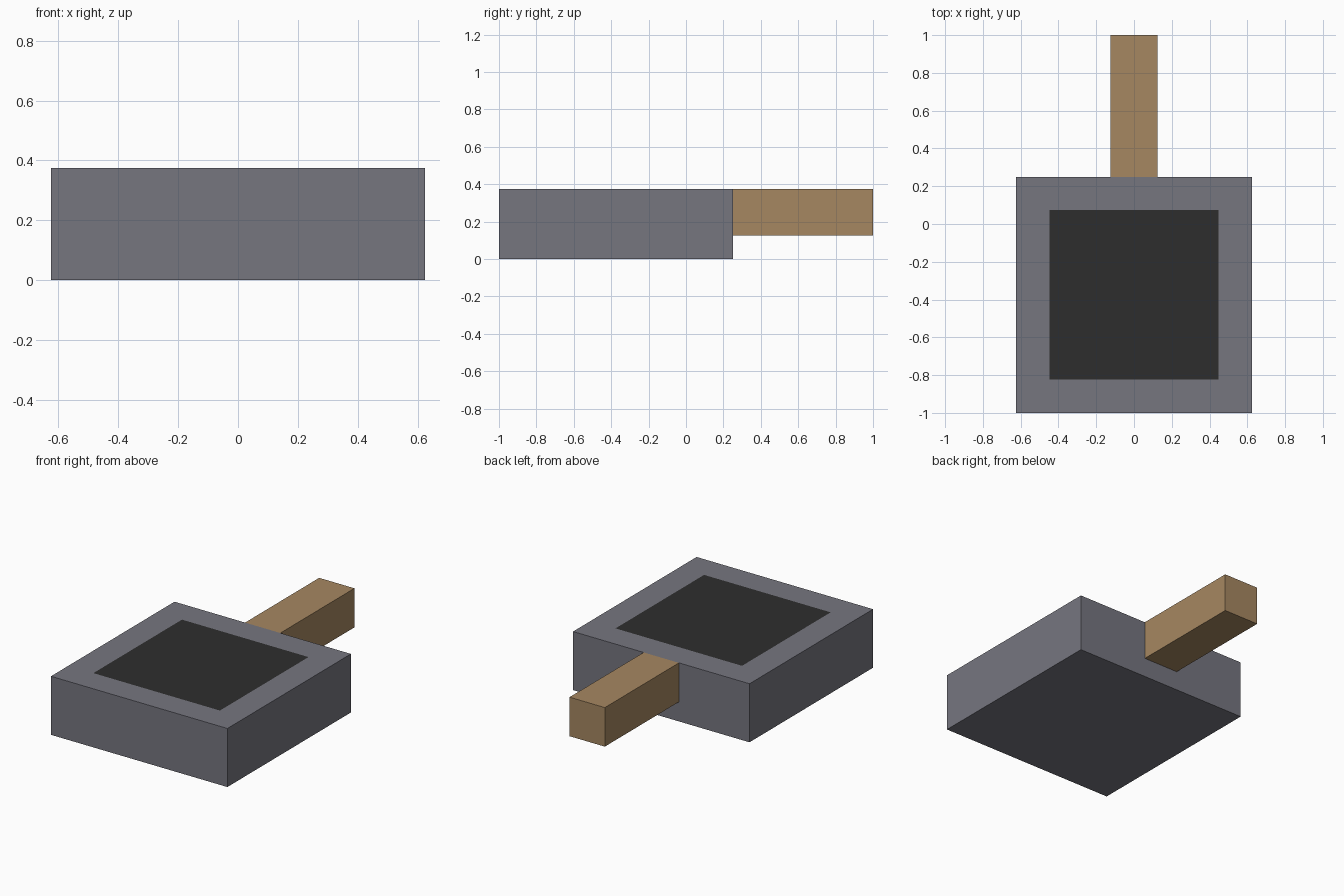
import bpy, bmesh
from mathutils import Vector

if "Cube" in bpy.data.objects:
    bpy.data.objects.remove(bpy.data.objects["Cube"])


def material(name, rgb):
    m = bpy.data.materials.new(name)
    m.diffuse_color = (*rgb, 1.0)
    m.use_nodes = True
    m.node_tree.nodes["Principled BSDF"].inputs["Base Color"].default_value = m.diffuse_color
    return m


def finish(name, bm, mats):
    mesh = bpy.data.meshes.new(name)
    bm.to_mesh(mesh)
    bm.free()
    for m in mats:
        mesh.materials.append(m)
    obj = bpy.data.objects.new(name, mesh)
    bpy.context.collection.objects.link(obj)
    return obj


def box(lo, hi):
    """Box bmesh spanning two opposite corners."""
    lo, hi = Vector(lo), Vector(hi)
    bm = bmesh.new()
    bmesh.ops.create_cube(bm, size=1)
    bmesh.ops.scale(bm, vec=hi - lo, verts=bm.verts)
    bmesh.ops.translate(bm, vec=(lo + hi) / 2, verts=bm.verts)
    return bm


grey = material("slate grey", (0.18, 0.18, 0.213))
black = material("cooking surface black", (0.027, 0.027, 0.027))
wood = material("handle wood", (0.38, 0.243, 0.12))

# Square pan body with a flush dark cooking surface inset in its top
bm = box((-0.625, -1.0, 0.0), (0.625, 0.25, 0.375))
top = [f for f in bm.faces if f.normal.z > 0.9]
bmesh.ops.inset_region(bm, faces=top, thickness=0.25)
top[0].material_index = 1
finish("pan_body", bm, [grey, black])

# Square handle, flush with the top of the pan
bm = box((-0.125, 0.25, 0.125), (0.125, 1.0, 0.375))
finish("handle", bm, [wood])
